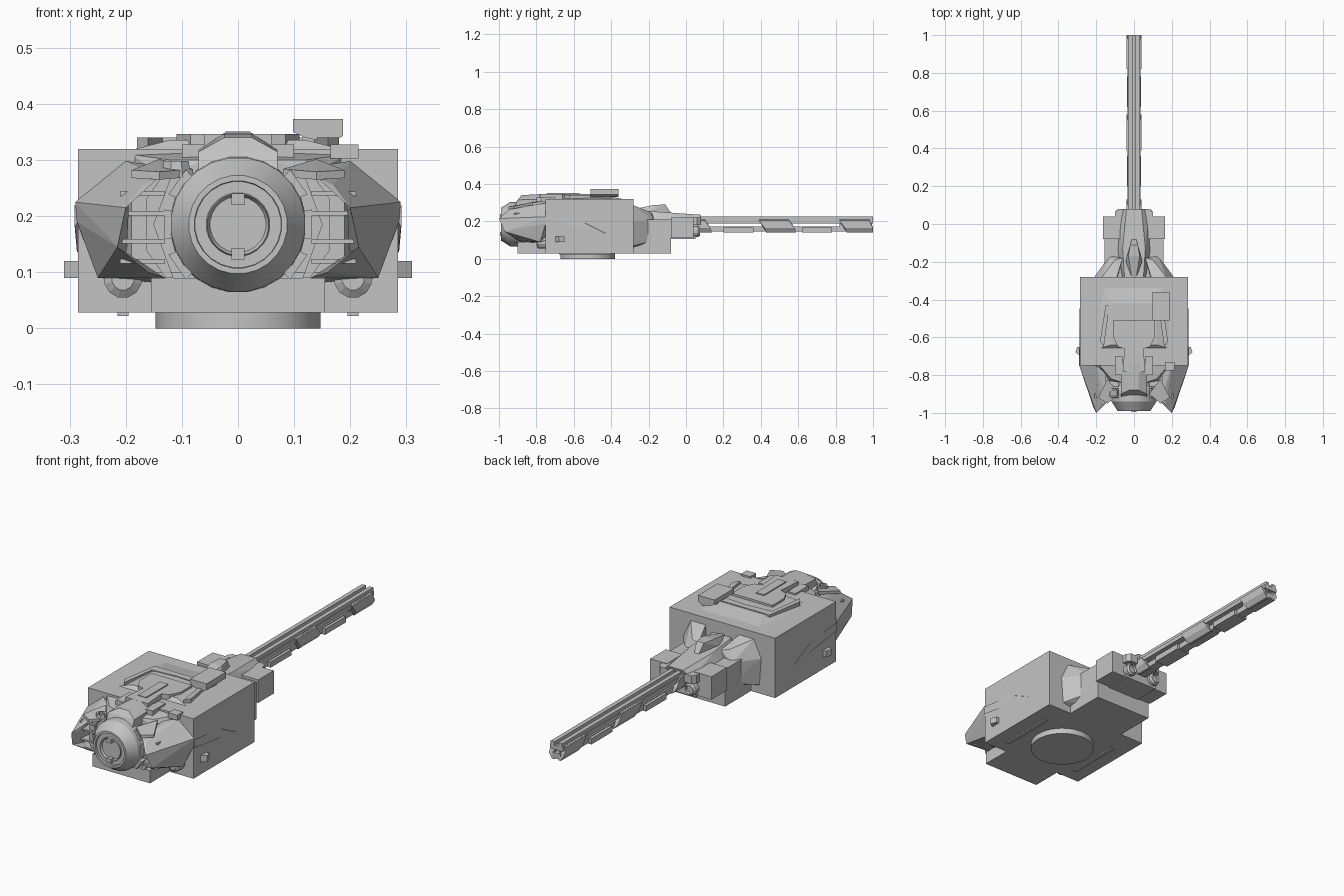
import bpy
import bmesh
import math
from mathutils import Vector

default_cube = bpy.data.objects.get("Cube")
if default_cube:
    bpy.data.objects.remove(default_cube, do_unlink=True)

# Single flat colour
grey = bpy.data.materials.new("plain_grey")
grey.use_nodes = True
colour = (.55, .55, .55, 1)
grey.diffuse_color = colour
for node in grey.node_tree.nodes:
    if node.type == 'BSDF_PRINCIPLED':
        node.inputs["Base Color"].default_value = colour


def finish(name, bm, mirror=False):
    """Turn a bmesh into a named object, optionally mirrored across x."""
    bmesh.ops.recalc_face_normals(bm, faces=bm.faces[:])
    mesh = bpy.data.meshes.new(name)
    bm.to_mesh(mesh)
    bm.free()
    mesh.materials.append(grey)
    obj = bpy.data.objects.new(name, mesh)
    bpy.context.scene.collection.objects.link(obj)
    if mirror:
        modifier = obj.modifiers.new("mirror", 'MIRROR')
        modifier.use_mirror_merge = False
    return obj


def hull(name, points, mirror=False):
    """Faceted armour piece: convex shell around a few corner points."""
    bm = bmesh.new()
    for point in points:
        bm.verts.new(point)
    result = bmesh.ops.convex_hull(bm, input=bm.verts[:])
    loose = {v for v in result["geom_interior"] if isinstance(v, bmesh.types.BMVert)}
    bmesh.ops.delete(bm, geom=list(loose), context='VERTS')
    bmesh.ops.dissolve_limit(bm, angle_limit=math.radians(1), verts=bm.verts[:], edges=bm.edges[:])
    return finish(name, bm, mirror)


def box(name, x, y, z, mirror=False):
    return hull(name, [(a, b, c) for a in x for b in y for c in z], mirror)


def prism(name, outline, z, mirror=False):
    """Extrude a flat outline in x and y between two heights."""
    bm = bmesh.new()
    face = bm.faces.new([bm.verts.new((x, y, z[0])) for x, y in outline])
    geom = bmesh.ops.extrude_face_region(bm, geom=[face])["geom"]
    top = [v for v in geom if isinstance(v, bmesh.types.BMVert)]
    bmesh.ops.translate(bm, verts=top, vec=(0, 0, z[1] - z[0]))
    return finish(name, bm, mirror)


def lathe(name, profile, centre, axis='Y', sides=24, mirror=False, closed=False):
    """Spin (radius, offset) pairs around an axis through centre."""
    bm = bmesh.new()
    rings = []
    for radius, offset in profile:
        ring = []
        for i in range(sides):
            angle = math.tau * (i + .5) / sides
            a, b = radius * math.cos(angle), radius * math.sin(angle)
            local = (a, offset, b) if axis == 'Y' else (a, b, offset)
            ring.append(bm.verts.new(Vector(centre) + Vector(local)))
        rings.append(ring)
    pairs = list(zip(rings, rings[1:]))
    if closed:
        pairs.append((rings[-1], rings[0]))
    else:
        bm.faces.new(rings[0])
        bm.faces.new(rings[-1])
    for low, high in pairs:
        for i in range(sides):
            j = (i + 1) % sides
            bm.faces.new((low[i], low[j], high[j], high[i]))
    return finish(name, bm, mirror)


# Main body and turret ring
box("body_block", x=(-.285, .285), y=(-.75, -.28), z=(.028, .32))
box("lower_hull", x=(-.155, .155), y=(-.75, -.08), z=(.028, .21))
box("front_keel", x=(-.155, .155), y=(-.9, -.75), z=(.028, .09))
ring = lathe("turret_ring", [(.147, 0), (.147, .03)], (0, -.525, 0), axis='Z', sides=48)
box("belly_skid", x=(.195, .215), y=(-.68, -.4), z=(.022, .03), mirror=True)
hull("side_lug", [(x, y, z) for x, y in ((.28, -.7), (.31, -.68), (.3, -.65), (.28, -.65))
                  for z in (.09, .12)], mirror=True)
hull("side_blade", [(.291, -.75, .22), (.291, -.75, .18), (.287, -.56, .2),
                    (.287, -.43, .135), (.28, -.75, .2), (.28, -.43, .14)], mirror=True)

# Round front engine
engine = lathe("engine_drum", [(.05, -.975), (.055, -.985), (.057, -.98), (.077, -.98),
                               (.078, -.99), (.088, -.99), (.1, -.97), (.12, -.94),
                               (.122, -.88), (.11, -.86), (.11, -.74)], (0, 0, .185))
for height in (.133, .23):
    box("engine_pin", x=(-.012, .012), y=(-.995, -.97), z=(height - .01, height + .01))
for angle in (-35, 0, 35):
    tilt = math.radians(angle)
    points = [(r * math.cos(tilt + s), y, .185 + r * math.sin(tilt + s))
              for r in (.11, .135) for s in (-.2, .2) for y in (-.92, -.87)]
    hull("engine_clamp", points, mirror=True)
hull("engine_hood", [(side * x, y, z) for side in (-1, 1)
                     for x, y, z in ((.07, -.92, .27), (.07, -.9, .315), (.025, -.88, .34),
                                     (.07, -.74, .32), (.025, -.74, .348), (.07, -.74, .27))])
hull("engine_shoulder", [(.06, -.84, .26), (.06, -.84, .3), (.13, -.83, .27), (.12, -.82, .3),
                         (.06, -.74, .315), (.19, -.74, .31), (.19, -.74, .24)], mirror=True)

# Side vents with slats
hull("vent_core", [(x, y, z) for x, y in ((.08, -.86), (.19, -.86), (.23, -.74), (.08, -.74))
                   for z in (.1, .27)], mirror=True)
for height in (.12, .155, .205, .24):
    box("vent_slat", x=(.13, .21), y=(-.92, -.85), z=(height - .004, height + .004), mirror=True)
for low, high in ((.09, .14), (.23, .28)):
    inner = .115 if low < .2 else .15
    outer = .15 if low < .2 else .115
    hull("vent_frame", [(x + w, y, z) for x, z in ((inner, low), (.15, .185), (outer, high))
                        for w in (0, .014) for y in (-.91, -.85)], mirror=True)

# Faceted cheek armour
hull("cheek_outer", [(.2, -1, .215), (.215, -.97, .145), (.29, -.75, .225), (.287, -.75, .19),
                     (.25, -.78, .09), (.2, -.75, .1), (.2, -.75, .28), (.195, -.95, .21)],
     mirror=True)
hull("cheek_upper", [(.2, -1, .215), (.17, -.95, .255), (.14, -.94, .27), (.15, -.79, .29),
                     (.2, -.75, .298), (.29, -.75, .225), (.18, -.75, .26)], mirror=True)
hull("cheek_lower", [(.215, -.97, .145), (.25, -.78, .09), (.13, -.87, .09), (.13, -.75, .08),
                     (.16, -.9, .1), (.24, -.75, .1)], mirror=True)
hull("brow_plate", [(x, y, z + t) for x, y, z in ((.08, -.9, .27), (.14, -.95, .265),
                                               (.19, -.92, .268), (.14, -.82, .288))
                    for t in (0, .014)], mirror=True)
lathe("front_pod", [(.02, -.8), (.034, -.79), (.034, -.74)], (.205, 0, .088), sides=12, mirror=True)
lathe("hatch_collar", [(.028, .27), (.024, .298), (.015, .298), (.015, .27)],
      (-.11, -.895, 0), axis='Z', sides=8, closed=True)

# Roof deck, raised rim and T shaped hatch
hull("roof_deck", [(side * x, y, z) for side in (-1, 1)
                   for x, y, z in ((.19, -.66, .318), (.19, -.46, .318), (.16, -.33, .318),
                                   (.12, -.64, .336), (.12, -.42, .336))])
prism("deck_rim", [(0, -.43), (.15, -.43), (.18, -.62), (.16, -.65), (.135, -.47), (0, -.46)],
      z=(.315, .34), mirror=True)
prism("roof_hatch", [(0, -.51), (.11, -.51), (.11, -.6), (.085, -.65), (.05, -.66),
                     (.06, -.78), (0, -.78)], z=(.315, .346), mirror=True)
box("hatch_spine", x=(-.022, .022), y=(-.74, -.57), z=(.33, .351))
box("hatch_tab", x=(.06, .1), y=(-.8, -.7), z=(.3, .328), mirror=True)

# Sight and small sensor block on the model's left
hull("roof_sight", [(x, y, z) for y in (-.51, -.36)
                    for x, z in ((.098, .373), (.187, .373), (.098, .35), (.12, .34),
                                 (.165, .33), (.187, .343))])
box("sight_post", x=(.115, .165), y=(-.48, -.4), z=(.315, .345))
box("sensor_block", x=(.165, .215), y=(-.775, -.73), z=(.303, .328))

# Rear shoulders and gun mount
hull("gun_shoulder", [(.08, -.28, .05), (.2, -.28, .07), (.21, -.28, .2), (.17, -.28, .285),
                      (.09, -.28, .285), (.07, -.17, .08), (.13, -.17, .1), (.13, -.17, .2),
                      (.1, -.19, .25), (.06, -.18, .24)], mirror=True)
hull("mount_spine", [(side * x, y, z) for side in (-1, 1)
                     for x, y, z in ((.05, -.28, .26), (.06, -.13, .25), (.04, .08, .235),
                                     (.09, -.13, .2), (.08, .07, .2), (.09, -.28, .1),
                                     (.08, .04, .12))])
hull("mount_fin", [(side * x, y, z) for side in (-1, 1)
                   for x, y, z in ((.012, -.28, .265), (.045, -.2, .25), (.02, -.11, .29),
                                   (.03, -.17, .288), (.012, -.08, .245))])
box("mount_block", x=(.075, .165), y=(-.08, .04), z=(.11, .222), mirror=True)
hull("mount_jaw", [(x, y, z) for x, y in ((.045, -.08), (.1, -.08), (.1, .06), (.085, .08),
                                          (.045, .08)) for z in (.18, .22)], mirror=True)
box("mount_floor", x=(-.09, .09), y=(-.1, .05), z=(.105, .14))
lathe("recoil_cylinder", [(.03, -.05), (.03, .065), (.022, .075), (.022, .06)],
      (.07, 0, .145), sides=12, mirror=True)

# Long slotted barrel
prism("barrel_rail", [(.009, .05), (.03, .05), (.03, 1), (.009, 1)], z=(.188, .225), mirror=True)
box("barrel_bed", x=(-.035, .035), y=(.05, 1), z=(.188, .208))
box("barrel_keel", x=(-.022, .022), y=(.05, 1), z=(.145, .172))
for start, end in ((.04, .12), (.41, .57), (.84, 1)):
    hull("barrel_guard", [(x, y, z) for x, z, slant in ((.012, .218, -.02), (.04, .205, -.02),
                                                      (.04, .165, .01), (.024, .14, .02),
                                                      (.012, .14, .02))
                          for y in (start + slant, min(end + slant, 1))], mirror=True)
for start, end in ((.2, .36), (.62, .78)):
    box("barrel_sleeve", x=(-.036, .036), y=(start, end), z=(.14, .168))
lathe("barrel_bore", [(.022, .82), (.022, .995), (.013, .995), (.013, .82)],
      (0, 0, .178), sides=8, closed=True)

# Soft shading on the round parts, sharp edges kept
bpy.ops.object.select_all(action='DESELECT')
for part in (ring, engine):
    part.select_set(True)
bpy.context.view_layer.objects.active = ring
bpy.ops.object.shade_smooth_by_angle(angle=math.radians(20))
